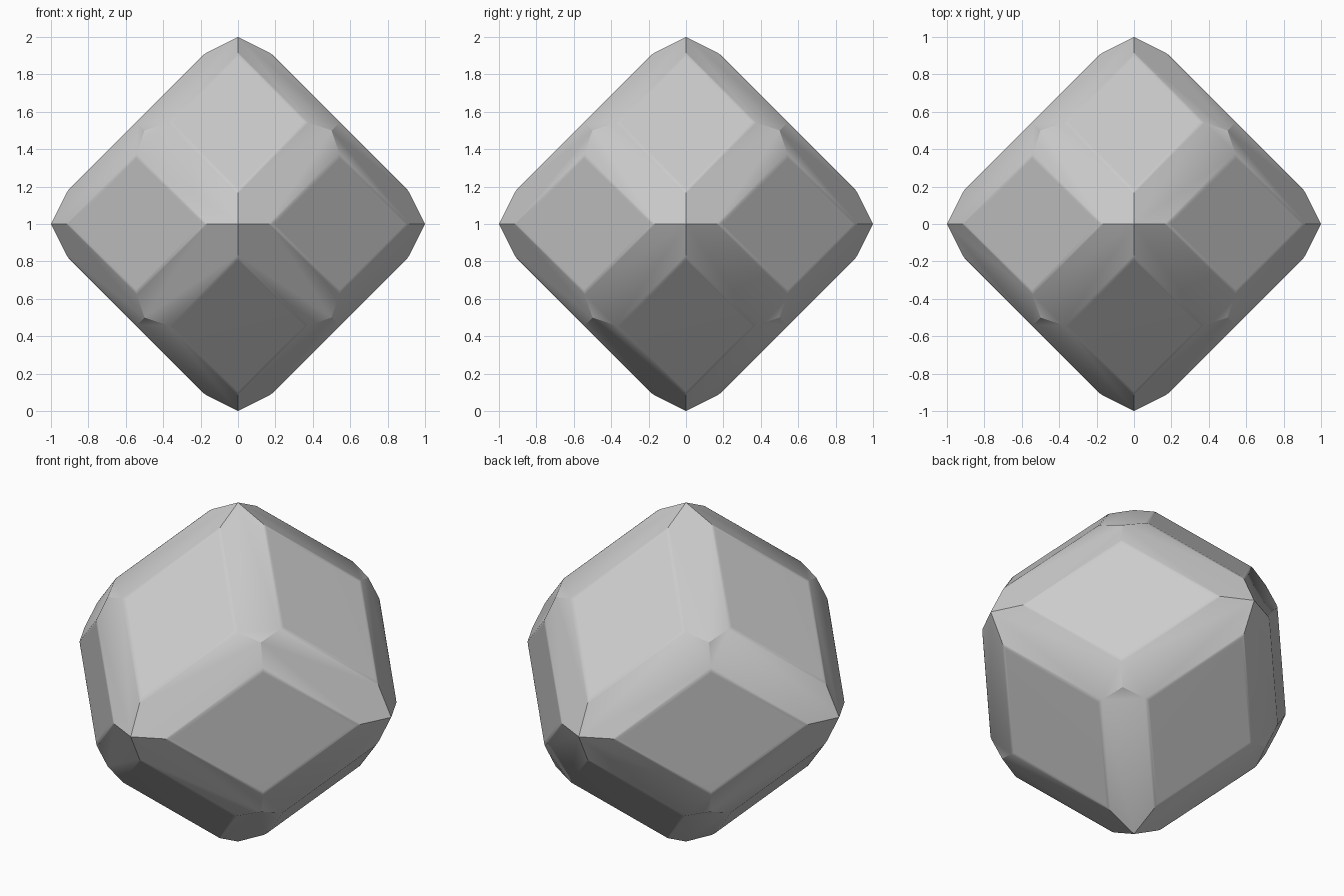
import bpy
import bmesh
import math
from itertools import permutations, product

if "Cube" in bpy.data.objects:
    bpy.data.objects.remove(bpy.data.objects["Cube"], do_unlink=True)

FACE = 1.09          # twelve rhombic faces lie on |a| + |b| = FACE
RIM = 2 - FACE       # height of the bevel corners beside each tip
HALF = FACE / 2      # centre of each rhombic face
SIDE = 2 - 3 * HALF  # half width of each rhombic face


def symmetric_points(corner):
    """All axis swaps and mirror images of one corner."""
    return {
        tuple(sign * value for sign, value in zip(signs, order))
        for order in permutations(corner)
        for signs in product((-1.0, 1.0), repeat=3)
    }


# Grey material
grey = bpy.data.materials.new("light grey")
grey.use_nodes = True
colour = (0.6, 0.6, 0.6, 1.0)
grey.diffuse_color = colour
grey.node_tree.nodes["Principled BSDF"].inputs["Base Color"].default_value = colour

# Tips, blunt corners, bevel corners and rhombus corners
corners = set()
for corner in ((0, 0, 1), (0.5, 0.5, 0.5), (0, FACE - RIM, RIM), (SIDE, HALF, HALF)):
    corners |= symmetric_points(corner)

# Wrap the corners in a solid and merge its coplanar triangles
bm = bmesh.new()
for x, y, z in sorted(corners):
    bm.verts.new((x, y, z + 1))
bmesh.ops.remove_doubles(bm, verts=bm.verts[:], dist=0.001)
bmesh.ops.convex_hull(bm, input=bm.verts[:])
bmesh.ops.dissolve_limit(bm, angle_limit=math.radians(3),
                         verts=bm.verts[:], edges=bm.edges[:])

# Soften the outlines of the rhombic faces
outlines = [e for e in bm.edges if any(len(f.verts) == 4 for f in e.link_faces)]
bmesh.ops.bevel(bm, geom=outlines, offset=0.012, segments=2, profile=0.5,
                affect='EDGES', clamp_overlap=True)
bmesh.ops.recalc_face_normals(bm, faces=bm.faces[:])

mesh = bpy.data.meshes.new("bevelled_rhombic_solid")
bm.to_mesh(mesh)
bm.free()
mesh.materials.append(grey)
solid = bpy.data.objects.new("bevelled_rhombic_solid", mesh)
bpy.context.collection.objects.link(solid)

# Smooth outlines, crisp seams at the tips and corners
bpy.ops.object.select_all(action='DESELECT')
solid.select_set(True)
bpy.context.view_layer.objects.active = solid
bpy.ops.object.shade_smooth_by_angle(angle=math.radians(31))
weighted = solid.modifiers.new("flat_face_normals", 'WEIGHTED_NORMAL')
weighted.keep_sharp = True
